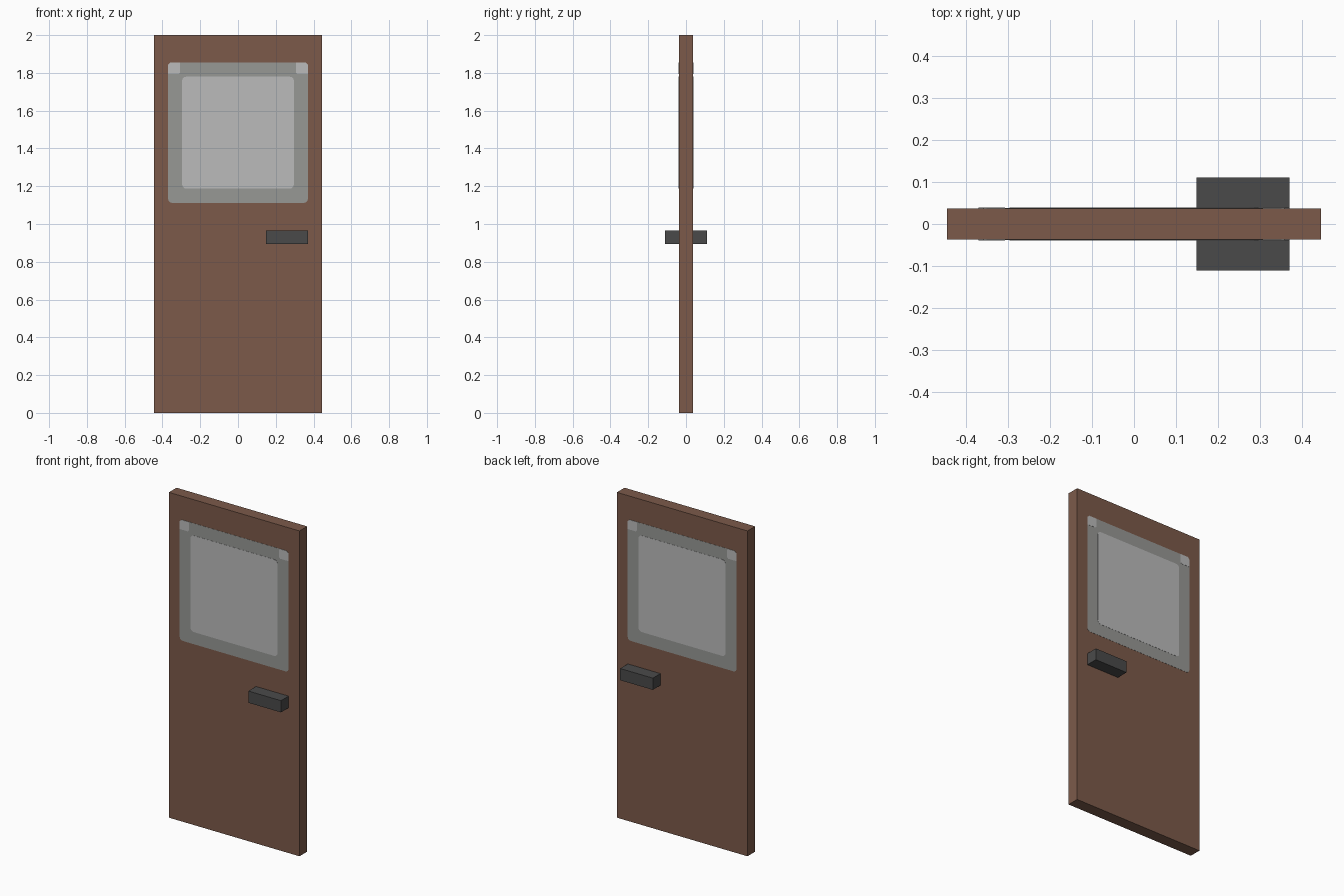
import bpy
import bmesh
import math

cube = bpy.data.objects.get("Cube")
if cube:
    bpy.data.objects.remove(cube, do_unlink=True)


def material(name, rgb):
    """Flat material from 0-255 sRGB values, stored as linear."""
    lin = [((c / 255 + 0.055) / 1.055) ** 2.4 for c in rgb]
    m = bpy.data.materials.new(name)
    m.use_nodes = True
    m.diffuse_color = (*lin, 1)
    bsdf = m.node_tree.nodes["Principled BSDF"]
    bsdf.inputs["Base Color"].default_value = (*lin, 1)
    bsdf.inputs["Roughness"].default_value = 0.8
    return m


BROWN = material("brown wood", (124, 90, 74))
GREY = material("frame grey", (151, 152, 149))
PALE = material("pale glass", (187, 187, 187))
DARK = material("dark metal", (74, 74, 74))


def make_object(name, bm, mat):
    bmesh.ops.recalc_face_normals(bm, faces=bm.faces)
    mesh = bpy.data.meshes.new(name)
    bm.to_mesh(mesh)
    bm.free()
    mesh.materials.append(mat)
    obj = bpy.data.objects.new(name, mesh)
    bpy.context.collection.objects.link(obj)
    return obj


def box(name, lo, hi, mat):
    bm = bmesh.new()
    bmesh.ops.create_cube(bm, size=1)
    for v in bm.verts:
        v.co = [(a + b) / 2 + c * (b - a) for a, b, c in zip(lo, hi, v.co)]
    return make_object(name, bm, mat)


def rounded_outline(half, z0, z1, r, steps=3):
    """Rectangle outline in x and z with rounded corners."""
    pts = []
    corners = [(half - r, z1 - r), (r - half, z1 - r),
               (r - half, z0 + r), (half - r, z0 + r)]
    for i, (cx, cz) in enumerate(corners):
        for s in range(steps + 1):
            a = math.pi / 2 * (i + s / steps)
            pts.append((cx + r * math.cos(a), cz + r * math.sin(a)))
    return pts


def plate(name, outline, proud, mat, mirror_x=False):
    """Thin plate on the front of the door, mirrored to the back."""
    bm = bmesh.new()
    face = bm.faces.new([bm.verts.new((x, -HALF_T, z)) for x, z in outline])
    side = bmesh.ops.extrude_face_region(bm, geom=[face])["geom"]
    for v in side:
        if isinstance(v, bmesh.types.BMVert):
            v.co.y -= proud
    obj = make_object(name, bm, mat)
    mod = obj.modifiers.new("both sides", 'MIRROR')
    mod.use_axis = (mirror_x, True, False)
    mod.use_mirror_merge = False
    return obj


HALF_T = 0.037

# Door slab
box("door_panel", (-0.444, -HALF_T, 0), (0.444, HALF_T, 2), BROWN)

# Window border and glass on both faces
plate("window_frame", rounded_outline(0.37, 1.112, 1.855, 0.02), 0.001, GREY)
plate("window_glass", rounded_outline(0.296, 1.187, 1.78, 0.022), 0.002, PALE)

# Pale patches in the upper corners of the border
plate("frame_corner", [(0.306, 1.855), (0.306, 1.803), (0.314, 1.795),
                       (0.37, 1.795), (0.37, 1.843), (0.358, 1.855)],
      0.002, PALE, mirror_x=True)

# Handle blocks, one on each face
for name, y0, y1 in (("front_handle", -0.111, -HALF_T),
                     ("back_handle", HALF_T, 0.111)):
    box(name, (0.148, y0, 0.893), (0.37, y1, 0.965), DARK)
